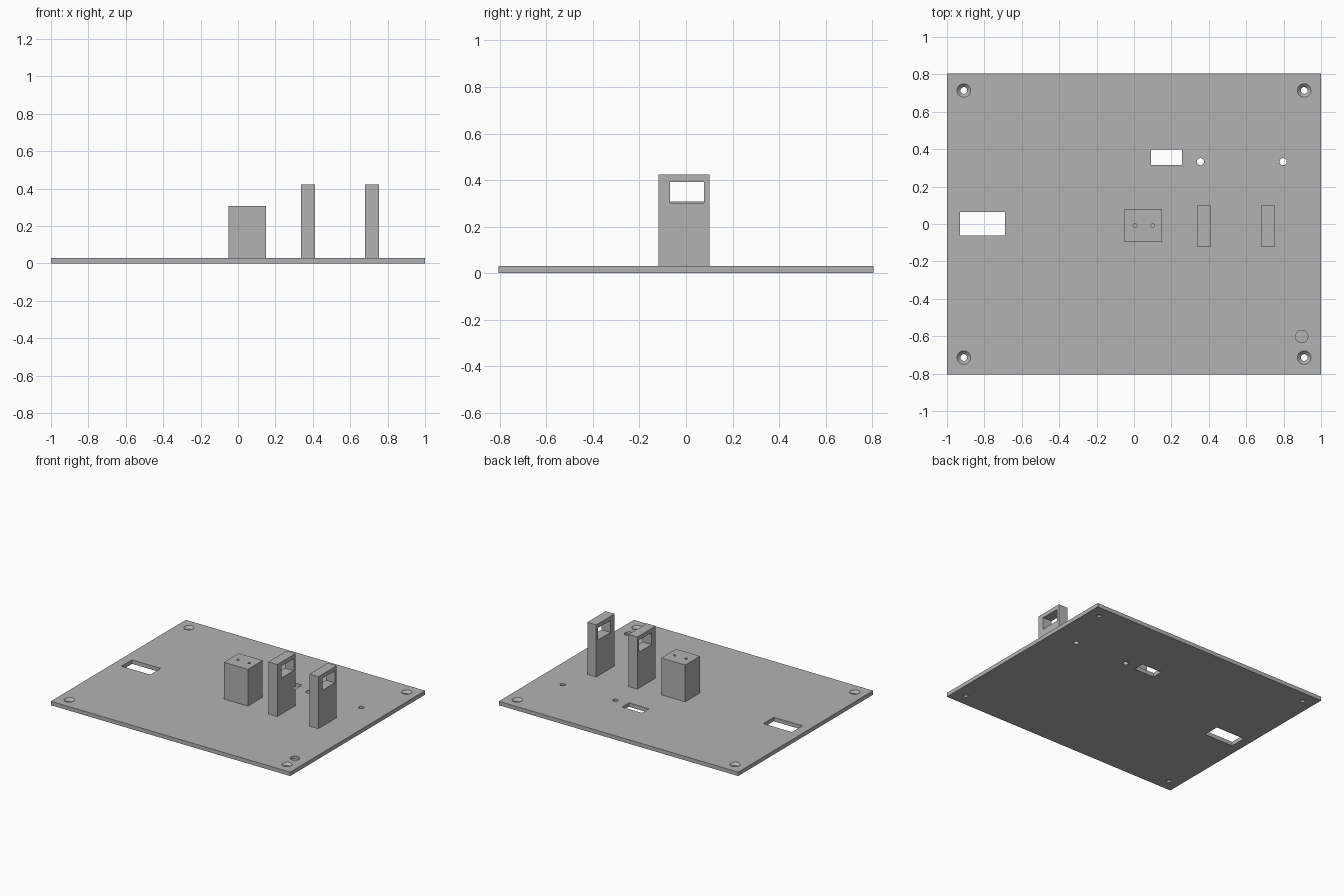
import bpy

default = bpy.data.objects.get("Cube")
if default:
    bpy.data.objects.remove(default, do_unlink=True)

GREY = (0.45, 0.45, 0.45, 1)
grey = bpy.data.materials.new("plain grey")
grey.use_nodes = True
grey.diffuse_color = GREY
grey.node_tree.nodes["Principled BSDF"].inputs["Base Color"].default_value = GREY

PLATE_TOP = 0.03


def box(name, x, y, z):
    """Box from (min, max) ranges."""
    bpy.ops.mesh.primitive_cube_add(size=1, location=[sum(r) / 2 for r in (x, y, z)])
    ob = bpy.context.object
    ob.name = name
    ob.scale = [r[1] - r[0] for r in (x, y, z)]
    bpy.ops.object.transform_apply(location=True, rotation=False, scale=True)
    ob.data.materials.append(grey)
    return ob


def cone(name, x, y, z, r_low, r_high):
    """Upright cylinder or cone between two heights."""
    bpy.ops.mesh.primitive_cone_add(vertices=32, radius1=r_low, radius2=r_high,
                                    depth=z[1] - z[0], location=(x, y, sum(z) / 2))
    ob = bpy.context.object
    ob.name = name
    ob.data.materials.append(grey)
    return ob


def cut(target, cutters):
    """Subtract the cutters, then discard them."""
    for cutter in cutters:
        cutter.hide_render = True
        mod = target.modifiers.new("cut", 'BOOLEAN')
        mod.operation = 'DIFFERENCE'
        mod.solver = 'EXACT'
        mod.object = cutter
        bpy.context.view_layer.objects.active = target
        bpy.ops.object.modifier_apply(modifier=mod.name)
        bpy.data.objects.remove(cutter, do_unlink=True)
    bpy.ops.object.select_all(action='DESELECT')
    target.select_set(True)
    bpy.context.view_layer.objects.active = target
    bpy.ops.object.shade_smooth_by_angle(angle=0.5)


# Base plate with slots, drilled holes and a shallow round recess
through = (-0.05, 0.1)
plate = box("base_plate", (-1, 1), (-0.805, 0.805), (0, PLATE_TOP))
cutters = [
    box("side_slot", (-0.93, -0.69), (-0.062, 0.063), through),
    box("rear_slot", (0.09, 0.257), (0.315, 0.397), through),
    cone("round_recess", 0.897, -0.602, (0.01, 0.1), 0.033, 0.033),
]
for x in (0.355, 0.797):
    cutters.append(cone("small_hole", x, 0.333, through, 0.019, 0.019))

# Countersunk corner screw holes
for sx in (-1, 1):
    for sy in (-1, 1):
        x, y = sx * 0.91, sy * 0.714
        cutters.append(cone("screw_hole", x, y, through, 0.018, 0.018))
        cutters.append(cone("countersink", x, y, (0.012, 0.048), 0.018, 0.054))
cut(plate, cutters)

# Solid block with two small holes in its top
block = box("socket_block", (-0.05, 0.15), (-0.096, 0.081), (PLATE_TOP, 0.308))
cut(block, [cone("pin_hole", x, -0.008, (0.2, 0.4), 0.01, 0.01) for x in (0.005, 0.1)])

# Two upright posts with a window through each
for name, x0 in (("inner_post", 0.337), ("outer_post", 0.68)):
    post = box(name, (x0, x0 + 0.075), (-0.119, 0.1), (PLATE_TOP, 0.423))
    cut(post, [box("window", (x0 - 0.1, x0 + 0.2), (-0.069, 0.077), (0.302, 0.392))])
